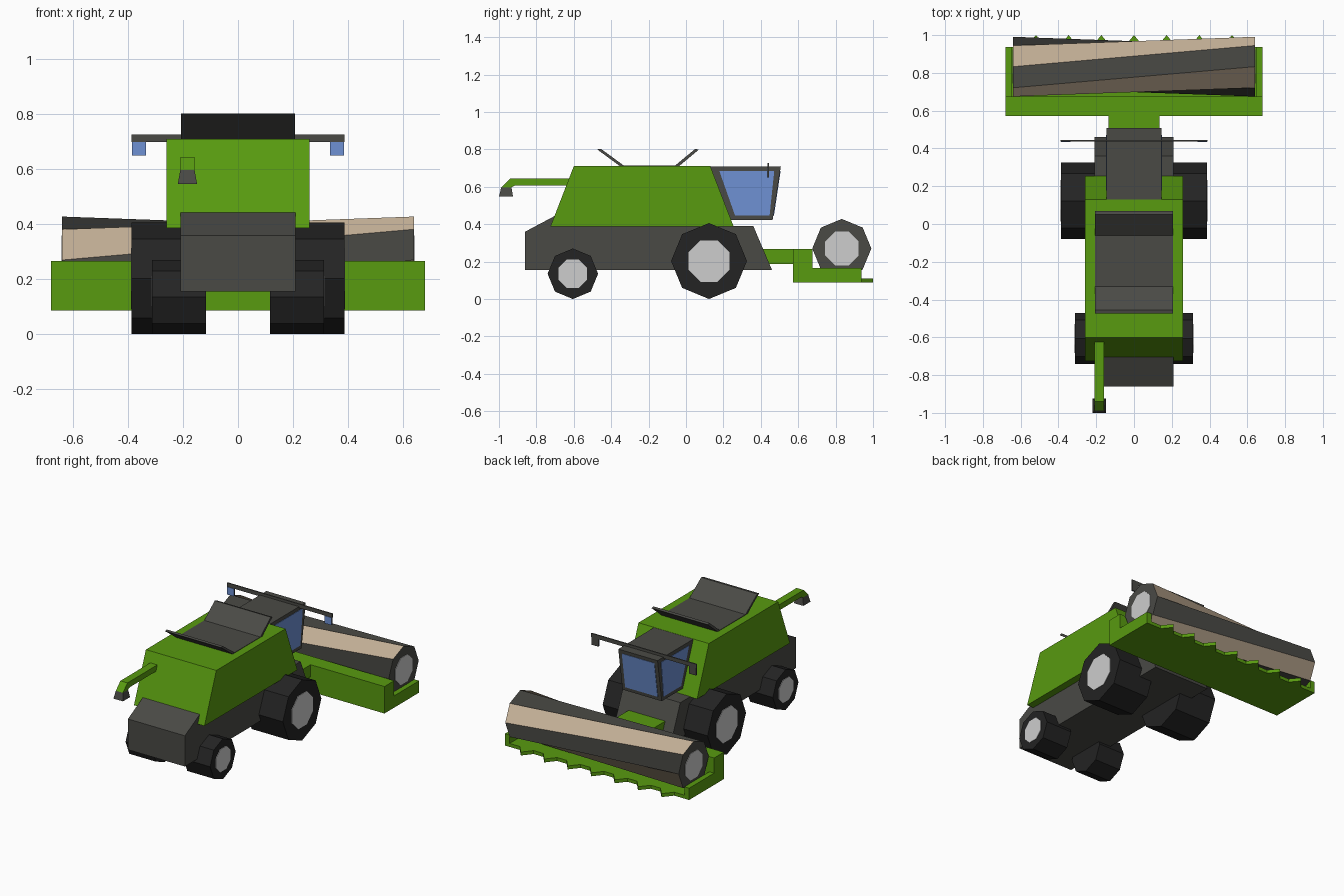
import bpy, bmesh, math

if "Cube" in bpy.data.objects:
    bpy.data.objects.remove(bpy.data.objects["Cube"])


def material(name, rgb):
    m = bpy.data.materials.new(name)
    m.diffuse_color = (*rgb, 1)
    m.use_nodes = True
    m.node_tree.nodes["Principled BSDF"].inputs["Base Color"].default_value = m.diffuse_color
    return m


GREEN = material("leaf green", (0.098, 0.325, 0.005))
GREY = material("dark grey", (0.068, 0.068, 0.060))
BLACK = material("tyre black", (0.017, 0.017, 0.017))
TAN = material("tan", (0.546, 0.429, 0.305))
BLUE = material("glass blue", (0.156, 0.283, 0.658))
SILVER = material("light grey", (0.61, 0.61, 0.61))


def finish(name, bm, *mats):
    me = bpy.data.meshes.new(name)
    bm.to_mesh(me)
    bm.free()
    for m in mats:
        me.materials.append(m)
    ob = bpy.data.objects.new(name, me)
    bpy.context.collection.objects.link(ob)
    return ob


def loft(name, ring_a, ring_b, mat):
    """Closed solid between two matching rings of 3D points."""
    bm = bmesh.new()
    a = [bm.verts.new(p) for p in ring_a]
    b = [bm.verts.new(p) for p in ring_b]
    n = len(a)
    bm.faces.new(a)
    bm.faces.new(b[::-1])
    for i in range(n):
        j = (i + 1) % n
        bm.faces.new((a[i], b[i], b[j], a[j]))
    bmesh.ops.recalc_face_normals(bm, faces=bm.faces)
    return finish(name, bm, mat)


def prism(name, profile, x0, x1, mat):
    """Side profile of (y, z) points extruded from x0 to x1."""
    return loft(name, [(x0, y, z) for y, z in profile],
                [(x1, y, z) for y, z in profile], mat)


def box(name, x0, x1, y0, y1, z0, z1, mat):
    return prism(name, [(y0, z0), (y1, z0), (y1, z1), (y0, z1)], x0, x1, mat)


def octagon(y, z, r, start=0):
    return [(y + r * math.sin(math.radians(start + 45 * i)),
             z + r * math.cos(math.radians(start + 45 * i))) for i in range(8)]


# Chassis and grain body
prism("chassis", [(-0.86, 0.155), (-0.86, 0.36), (-0.70, 0.445), (-0.6, 0.445),
                  (-0.5, 0.39), (0.36, 0.39), (0.46, 0.155)], -0.21, 0.21, GREY)
prism("grain_body", [(-0.725, 0.387), (-0.60, 0.71), (0.13, 0.71), (0.255, 0.387)],
      -0.26, 0.26, GREEN)

# Open hopper on the roof
box("hopper_floor", -0.207, 0.207, -0.34, -0.06, 0.70, 0.713, GREY)
prism("hopper_flap_rear", [(-0.35, 0.708), (-0.325, 0.708), (-0.455, 0.803), (-0.475, 0.80)],
      -0.207, 0.207, GREY)
prism("hopper_flap_front", [(-0.065, 0.708), (-0.04, 0.708), (0.068, 0.798), (0.05, 0.803)],
      -0.207, 0.207, GREY)

# Cab with windows
prism("cab", [(0.11, 0.709), (0.507, 0.709), (0.463, 0.422), (0.22, 0.422)],
      -0.145, 0.145, GREY)
for side, s in (("left", -1), ("right", 1)):
    prism(f"cab_window_{side}", [(0.178, 0.685), (0.472, 0.685), (0.447, 0.447), (0.262, 0.447)],
          s * 0.142, s * 0.148, BLUE)
prism("windscreen", [(0.500, 0.685), (0.506, 0.685), (0.4705, 0.447), (0.4645, 0.447)],
      -0.12, 0.12, BLUE)

# Mirror bar and mirrors
box("mirror_bar", -0.388, 0.388, 0.437, 0.445, 0.70, 0.726, GREY)
for side, s in (("left", -1), ("right", 1)):
    box(f"mirror_{side}", s * 0.335, s * 0.386, 0.437, 0.445, 0.65, 0.70, GREY)
    box(f"mirror_glass_{side}", s * 0.335, s * 0.386, 0.434, 0.438, 0.65, 0.70, BLUE)

# Unloading pipe and spout
prism("unloading_pipe", [(-0.58, 0.645), (-0.94, 0.645), (-0.988, 0.597), (-0.933, 0.597),
                         (-0.915, 0.607), (-0.58, 0.607)], -0.21, -0.158, GREEN)


def level(x0, x1, y0, y1, z):
    return [(x0, y0, z), (x1, y0, z), (x1, y1, z), (x0, y1, z)]


loft("unloading_spout", level(-0.21, -0.158, -0.988, -0.933, 0.597),
     level(-0.219, -0.149, -1.0, -0.925, 0.547), GREY)

# Wheels with hub plates
for name, y, r, outer, hub in (("drive", 0.123, 0.203, 0.39, 0.12),
                               ("steer", -0.605, 0.135, 0.315, 0.083)):
    for side, s in (("left", -1), ("right", 1)):
        prism(f"{name}_wheel_{side}", octagon(y, r, r), s * 0.116, s * (outer - 0.003), BLACK)
        prism(f"{name}_hub_{side}", octagon(y, r, hub, 22.5),
              s * (outer - 0.006), s * outer, SILVER)

# Cutting header: feeder arm, trough, end walls, knife teeth
box("feeder_arm", -0.135, 0.135, 0.40, 0.60, 0.187, 0.267, GREEN)
prism("header_trough", [(0.573, 0.087), (0.573, 0.267), (0.675, 0.267), (0.675, 0.11),
                        (0.938, 0.11), (0.938, 0.087)], -0.68, 0.68, GREEN)
for side, s in (("left", -1), ("right", 1)):
    box(f"header_end_{side}", s * 0.645, s * 0.68, 0.67, 0.938, 0.09, 0.166, GREEN)
for i in range(-3, 4):
    x = i * 0.173
    tri = [(x - 0.058, 0.93), (x + 0.058, 0.93), (x, 1.0)]
    loft(f"knife_tooth_{i + 4}", [(*p, 0.087) for p in tri], [(*p, 0.11) for p in tri], GREEN)

# Reel: octagonal drum twisted by one side, alternating colours
bm = bmesh.new()
ring = octagon(0.833, 0.27, 0.158)
left = [bm.verts.new((-0.64, *p)) for p in ring]
right = [bm.verts.new((0.64, *p)) for p in ring]
for i in range(8):
    f = bm.faces.new((left[i], right[(i + 1) % 8], right[(i + 2) % 8], left[(i + 1) % 8]))
    f.material_index = 1 - i % 2
bm.faces.new(left)
bm.faces.new(right[::-1])
bmesh.ops.recalc_face_normals(bm, faces=bm.faces)
finish("reel", bm, GREY, TAN)
for side, s in (("left", -1), ("right", 1)):
    prism(f"reel_hub_{side}", octagon(0.833, 0.27, 0.097, 22.5), s * 0.637, s * 0.643, SILVER)
